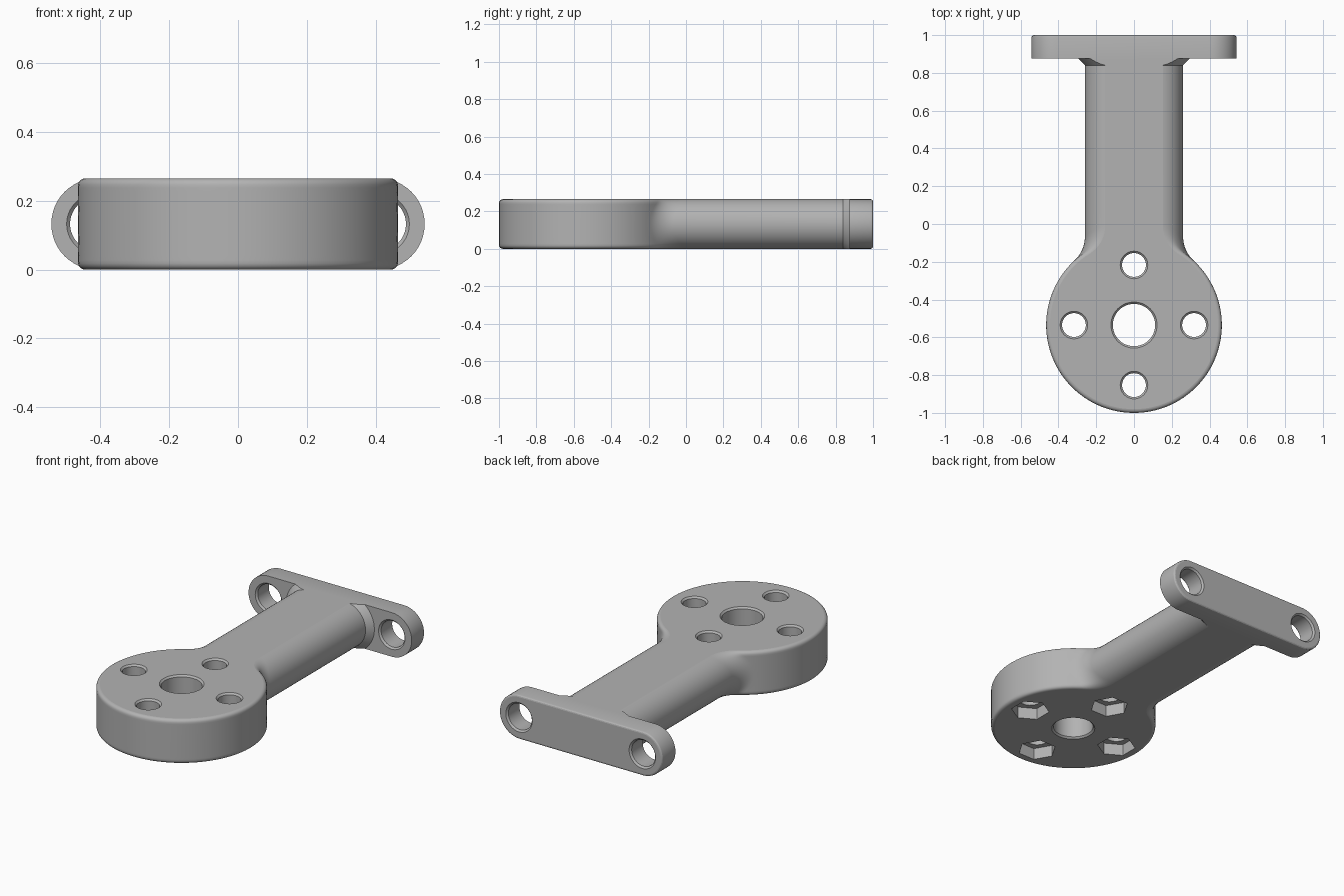
import bpy, bmesh
from math import sin, cos, pi, sqrt, atan2
from mathutils import Matrix, Vector

if "Cube" in bpy.data.objects:
    bpy.data.objects.remove(bpy.data.objects["Cube"])

HALF = 0.1325          # half thickness of the part
HUB_Y, HUB_R = -0.535, 0.465
BACK = 1.0

grey = bpy.data.materials.new("machined_grey")
grey.use_nodes = True
COLOUR = (0.45, 0.45, 0.45, 1)
grey.diffuse_color = COLOUR
grey.node_tree.nodes["Principled BSDF"].inputs["Base Color"].default_value = COLOUR


def loft(name, rings):
    """Skin a stack of closed rings and cap both ends."""
    bm = bmesh.new()
    loops = [[bm.verts.new(p) for p in ring] for ring in rings]
    n = len(loops[0])
    for a, b in zip(loops, loops[1:]):
        for i in range(n):
            j = (i + 1) % n
            bm.faces.new((a[i], a[j], b[j], b[i]))
    bm.faces.new(loops[0][::-1])
    bm.faces.new(loops[-1])
    bmesh.ops.recalc_face_normals(bm, faces=bm.faces)
    mesh = bpy.data.meshes.new(name)
    bm.to_mesh(mesh)
    bm.free()
    mesh.materials.append(grey)
    obj = bpy.data.objects.new(name, mesh)
    bpy.context.collection.objects.link(obj)
    return obj


def spun(name, profile, matrix, sides=48, turn=0.0):
    """Turned shape from (radius, height) pairs along local z."""
    rings = [[matrix @ Vector((r * cos(turn + 2 * pi * i / sides),
                               r * sin(turn + 2 * pi * i / sides), h))
              for i in range(sides)] for r, h in profile]
    return loft(name, rings)


def bore(name, r, length, matrix, rim=0.01):
    """Through hole cutter with a chamfered rim at each end."""
    e = 0.02
    return spun(name, [(r + rim + e, -e), (r, rim), (r, length - rim),
                       (r + rim + e, length + e)], matrix)


def cut(obj, cutters):
    bpy.context.view_layer.objects.active = obj
    for c in cutters:
        c.hide_render = True
        mod = obj.modifiers.new("cut", 'BOOLEAN')
        mod.operation, mod.solver, mod.object = 'DIFFERENCE', 'EXACT', c
        bpy.ops.object.modifier_apply(modifier=mod.name)
        bpy.data.objects.remove(c)


def finish(obj, axis):
    """Smooth the curved sides, keep the flat ends flat."""
    bpy.ops.object.select_all(action='DESELECT')
    obj.select_set(True)
    bpy.context.view_layer.objects.active = obj
    bpy.ops.object.shade_smooth_by_angle(angle=0.5)
    for p in obj.data.polygons:
        if abs(p.normal[axis]) > 0.999:
            p.use_smooth = False


# Hub and arm: one outline per height, blended by a fillet
def arm_width(h, grow=0.0):
    return 0.1245 + sqrt((0.1355 + grow) ** 2 - h * h)


def body_ring(h):
    edge = 0.02
    d = min(HALF - abs(h), edge)
    R = HUB_R - edge + sqrt(max(0, edge ** 2 - (edge - d) ** 2))
    w, f = arm_width(h), 0.17
    cx = w + f
    dy = sqrt((R + f) ** 2 - cx ** 2)
    a = atan2(dy, cx)
    half = []
    for i in range(41):                       # hub
        t = -pi / 2 + (a + pi / 2) * i / 40
        half.append((R * cos(t), HUB_Y + R * sin(t)))
    for i in range(1, 11):                    # fillet
        t = pi + a - a * i / 10
        half.append((cx + f * cos(t), HUB_Y + dy + f * sin(t)))
    for i in range(5):                        # flare into the flange
        half.append((arm_width(h, 0.035 * i / 4), 0.84 + 0.036 * i / 4))
    ring = half + [(-x, y) for x, y in half[:0:-1]]
    return [(x, y, h + HALF) for x, y in ring]


STEPS = 24
body = loft("hub_and_arm", [body_ring(HALF * sin(-pi / 2 + pi * i / STEPS))
                            for i in range(STEPS + 1)])

# Bolt holes with hexagonal nut pockets underneath
cutters = [bore("centre_bore", 0.112, 2 * HALF, Matrix.Translation((0, HUB_Y, 0)))]
for k in range(4):
    a = k * pi / 2
    place = Matrix.Translation((0.318 * cos(a), HUB_Y + 0.318 * sin(a), 0))
    cutters.append(bore("bolt_hole", 0.063, 2 * HALF, place))
    cutters.append(spun("nut_pocket", [(0.108, -0.05), (0.108, 0.07)], place,
                        sides=6, turn=a + pi / 6))
cut(body, cutters)
finish(body, 2)


# Flange: rounded bar with a softened back edge
def flange_ring(y, inset):
    r, c = HALF - inset, 0.41
    pts = []
    for side in (1, -1):
        for i in range(25):
            t = -pi / 2 + pi * i / 24
            pts.append((side * (c + r * cos(t)), y, HALF + side * r * sin(t)))
    return pts


soft = 0.012
layers = [(0.875, 0.0)] + [(BACK - soft + soft * sin(t), soft - soft * cos(t))
                           for t in (0, pi / 6, pi / 3, pi / 2)]
flange = loft("flange", [flange_ring(y, s) for y, s in layers])
cut(flange, [bore("flange_hole", 0.078, 0.125,
                  Matrix.Translation((s * 0.41, BACK, HALF)) @ Matrix.Rotation(pi / 2, 4, 'X'))
             for s in (1, -1)])
finish(flange, 1)
